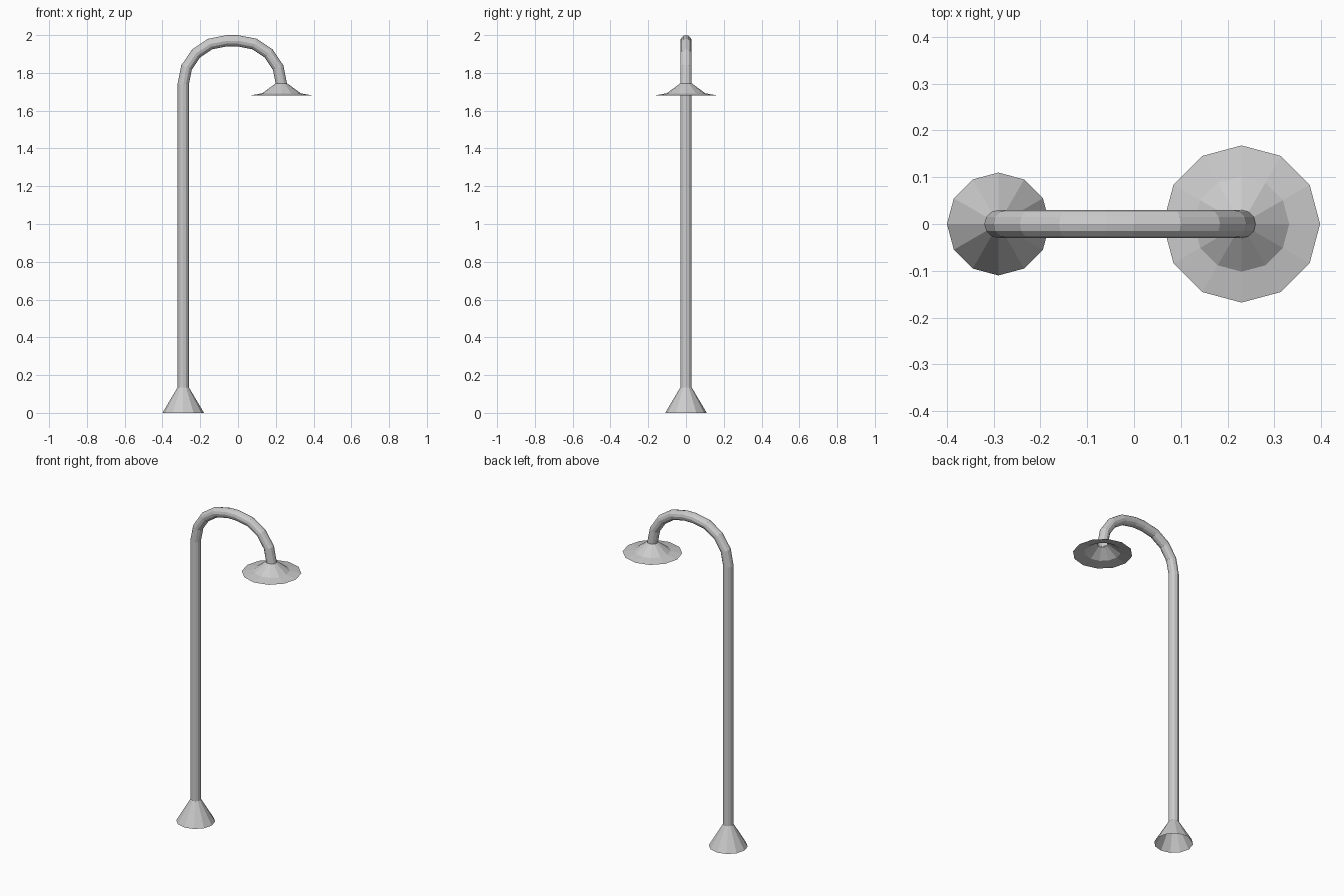
import bpy, bmesh
from math import sin, cos, pi

if "Cube" in bpy.data.objects:
    bpy.data.objects.remove(bpy.data.objects["Cube"])

SIDES = 12
POLE_X, LAMP_X, R = -0.29, 0.23, 0.03
BEND, BEND_Z = 0.23, 1.74


def loft(name, stations):
    """Skin 12-sided rings; each station is (x, z, radius, tilt about y)."""
    bm = bmesh.new()
    rings = []
    for x, z, r, t in stations:
        ring = []
        for i in range(SIDES):
            a = 2 * pi * i / SIDES
            u, v = r * cos(a), r * sin(a)
            ring.append(bm.verts.new((x + u * cos(t), v, z - u * sin(t))))
        rings.append(ring)
    for a, b in zip(rings, rings[1:]):
        for i in range(SIDES):
            j = (i + 1) % SIDES
            bm.faces.new((a[i], a[j], b[j], b[i]))
    mesh = bpy.data.meshes.new(name)
    bm.to_mesh(mesh)
    bm.free()
    obj = bpy.data.objects.new(name, mesh)
    bpy.context.collection.objects.link(obj)
    return obj


# Flared foot, open underneath
loft("base", [(POLE_X, 0, 0.11, 0), (POLE_X, 0.135, R, 0)])

# Straight pole with two quarter bends and a short flat top
path = [(POLE_X, 0.135, R, 0)]
for centre, start in ((POLE_X + BEND, 0), (LAMP_X - BEND, pi / 2)):
    for k in range(5):
        t = start + k * pi / 8
        path.append((centre - BEND * cos(t), BEND_Z + BEND * sin(t), R, t))
loft("pole", path)

# Thin flared lamp shade, open underneath; listed rim to neck
loft("lamp_shade", [(LAMP_X, 1.68, 0.168, 0), (LAMP_X, 1.692, 0.102, 0),
                    (LAMP_X, 1.742, 0.034, 0), (LAMP_X, 1.745, R, 0)])
